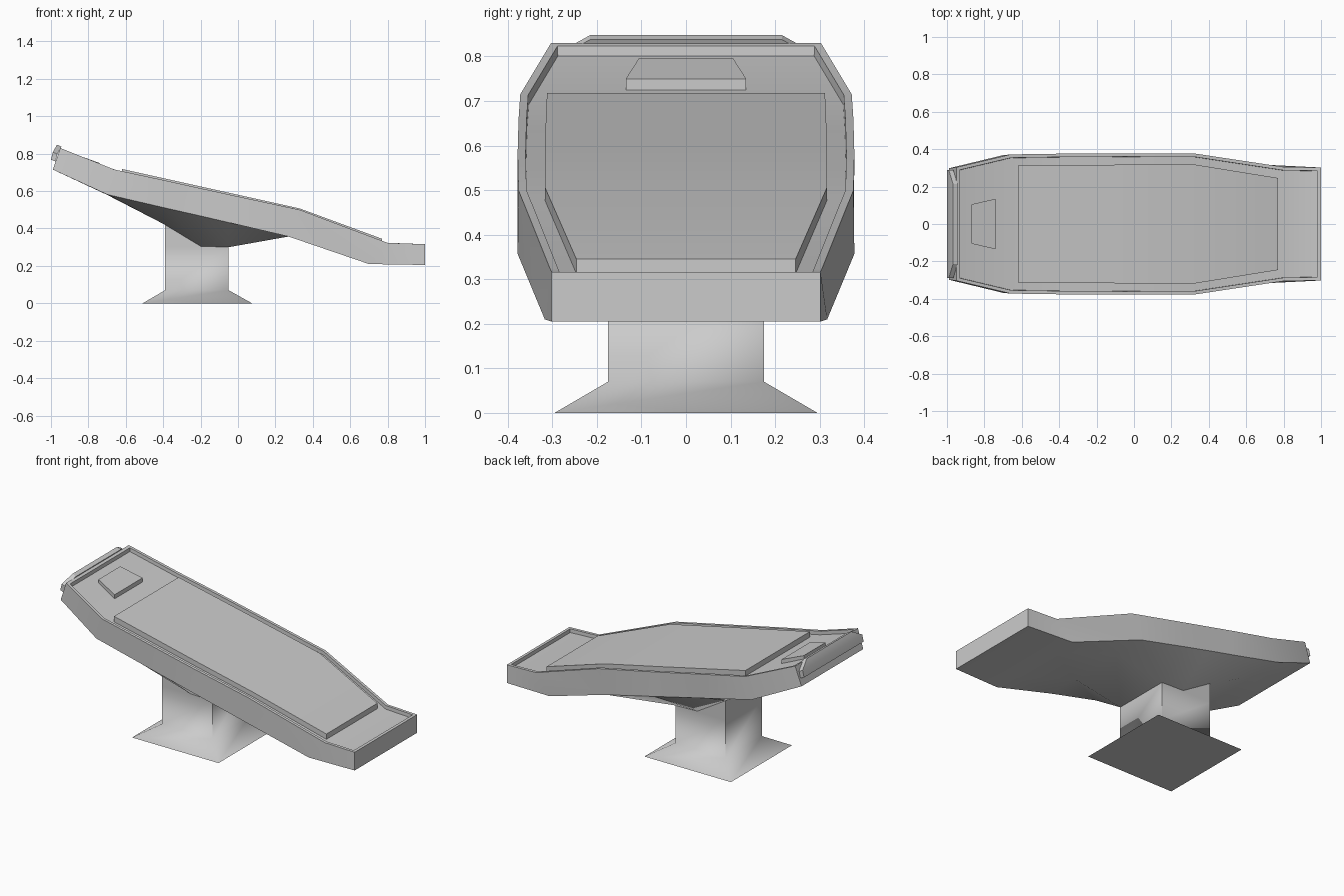
import bpy, bmesh, math
from mathutils import Vector

if "Cube" in bpy.data.objects:
    bpy.data.objects.remove(bpy.data.objects["Cube"])


def finish(bm, name, angle):
    bmesh.ops.recalc_face_normals(bm, faces=bm.faces[:])
    me = bpy.data.meshes.new(name)
    bm.to_mesh(me)
    bm.free()
    ob = bpy.data.objects.new(name, me)
    bpy.context.collection.objects.link(ob)
    bpy.ops.object.select_all(action='DESELECT')
    ob.select_set(True)
    bpy.context.view_layer.objects.active = ob
    bpy.ops.object.shade_smooth_by_angle(angle=math.radians(angle))
    return ob


def loft(rings):
    """Bridge closed rings of equal length and cap both ends."""
    bm = bmesh.new()
    rows = [[bm.verts.new(p) for p in r] for r in rings]
    n = len(rows[0])
    closing = []
    for a, b in zip(rows, rows[1:]):
        for i in range(n):
            j = (i + 1) % n
            f = bm.faces.new((a[i], a[j], b[j], b[i]))
            if j == 0:
                closing.append(f)
    bm.faces.new(rows[0])
    bm.faces.new(rows[-1][::-1])
    bmesh.ops.recalc_face_normals(bm, faces=bm.faces[:])
    return bm, closing


def mirrored(half):
    """Mirror a half section (x, y, z) across y = 0 into a ring."""
    return [(x, -y, z) for x, y, z in half] + [(x, y, z) for x, y, z in reversed(half)]


def slab(name, rows, offset):
    """Plate following rows of (x, z, half width), thickened by offset."""
    o = Vector(offset)
    rings = []
    for x, z, w in rows:
        a = Vector((x, w, z))
        rings.append(mirrored([a, a + o]))
    bm, _ = loft(rings)
    return finish(bm, name, 30)


# bed shell: top edge, lower side edge, belly edge at each station (x, half width, z)
stations = [
    [(-.95, .303, .83), (-.99, .298, .715), (-.99, .15, .715)],
    [(-.66, .372, .715), (-.70, .368, .582), (-.70, .175, .58)],
    [(-.39, .376, .657), (-.39, .372, .51), (-.39, .175, .42)],
    [(-.20, .377, .615), (-.20, .375, .467), (-.20, .175, .305)],
    [(-.05, .378, .582), (-.05, .377, .432), (-.05, .175, .30)],
    [(.33, .376, .50), (.27, .378, .357), (.27, .175, .357)],
    [(.80, .305, .323), (.70, .317, .21), (.70, .175, .21)],
    [(1.0, .302, .316), (1.0, .302, .205), (1.0, .175, .205)],
]
bm, top = loft([mirrored(s) for s in stations])
# the closing strip joins the two top edges: sink it to leave a raised rim
bmesh.ops.inset_region(bm, faces=top, thickness=.018, use_even_offset=True)
bmesh.ops.inset_region(bm, faces=top, thickness=.001, use_even_offset=True)
bmesh.ops.translate(bm, verts=list({v for f in top for v in f.verts}), vec=(0, 0, -.022))
finish(bm, "bed_shell", 50)

# mattress and pillow
slab("mattress", [(-.62, .718, .312), (-.08, .598, .317), (.33, .507, .317), (.77, .345, .246)],
     (0, 0, -.045))
slab("pillow", [(-.87, .797, .105), (-.74, .750, .135)], (0, 0, -.035))

# headboard plate on the sloping head end
slab("headboard", [(-1.0, .768, .288), (-.99, .808, .288), (-.968, .848, .215)],
     (.024, 0, -.010))

# pedestal: flared foot and square column
levels = [(0, -.51, .075, .295), (.07, -.39, -.05, .175), (.30, -.39, -.05, .175),
          (.42, -.39, -.05, .175)]
bm, _ = loft([[(a, -w, z), (b, -w, z), (b, w, z), (a, w, z)] for z, a, b, w in levels])
finish(bm, "pedestal", 65)
